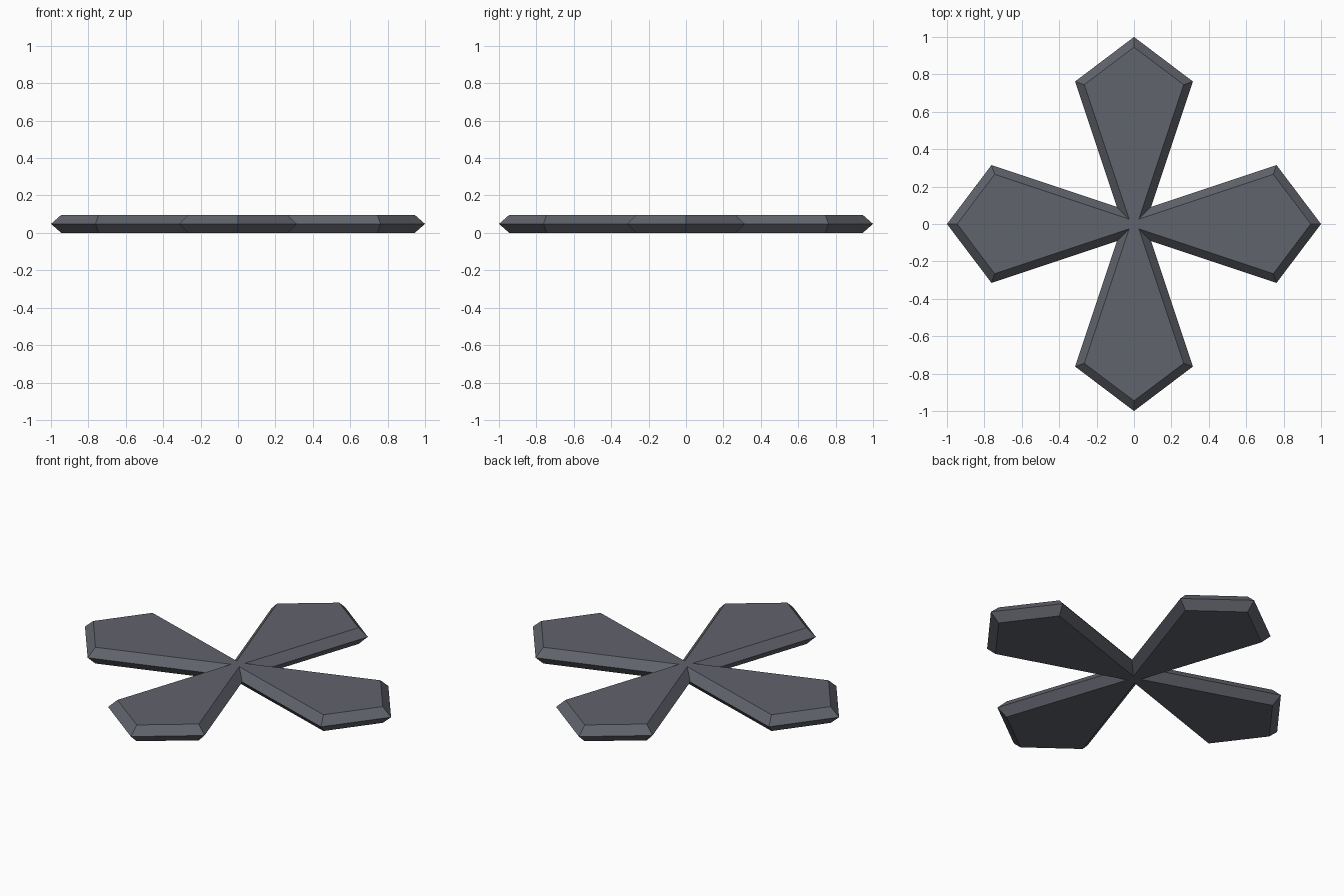
import bpy, bmesh, math
from mathutils import Matrix, Vector

if "Cube" in bpy.data.objects:
    bpy.data.objects.remove(bpy.data.objects["Cube"])

# One quarter of each outline: notch, shoulder, tip, shoulder
RIM = [(0.092, -0.092), (0.762, -0.315), (1.0, 0.0), (0.762, 0.315)]
FACE = [(0.026, -0.026), (0.745, -0.266), (0.945, 0.0), (0.745, 0.266)]


def ring(bm, quarter, z):
    """Repeat a quarter outline four times around the centre."""
    verts = []
    for k in range(4):
        rot = Matrix.Rotation(k * math.pi / 2, 3, 'Z')
        for x, y in quarter:
            verts.append(bm.verts.new(rot @ Vector((x, y, z))))
    return verts


metal = bpy.data.materials.new("dark blue grey metal")
metal.diffuse_color = (0.12, 0.126, 0.15, 1)
metal.use_nodes = True
metal.node_tree.nodes["Principled BSDF"].inputs["Base Color"].default_value = metal.diffuse_color

# Four-bladed cross: flat faces joined to a sharp rim by bevels
bm = bmesh.new()
low, mid, top = ring(bm, FACE, 0.0), ring(bm, RIM, 0.048), ring(bm, FACE, 0.096)
for a, b in ((low, mid), (mid, top)):
    for i in range(len(a)):
        j = (i + 1) % len(a)
        bm.faces.new((a[i], a[j], b[j], b[i]))
bm.faces.new(top)
bm.faces.new(low[::-1])
bmesh.ops.recalc_face_normals(bm, faces=bm.faces[:])

mesh = bpy.data.meshes.new("bladed_cross")
bm.to_mesh(mesh)
bm.free()
mesh.materials.append(metal)
bpy.context.collection.objects.link(bpy.data.objects.new("bladed_cross", mesh))
